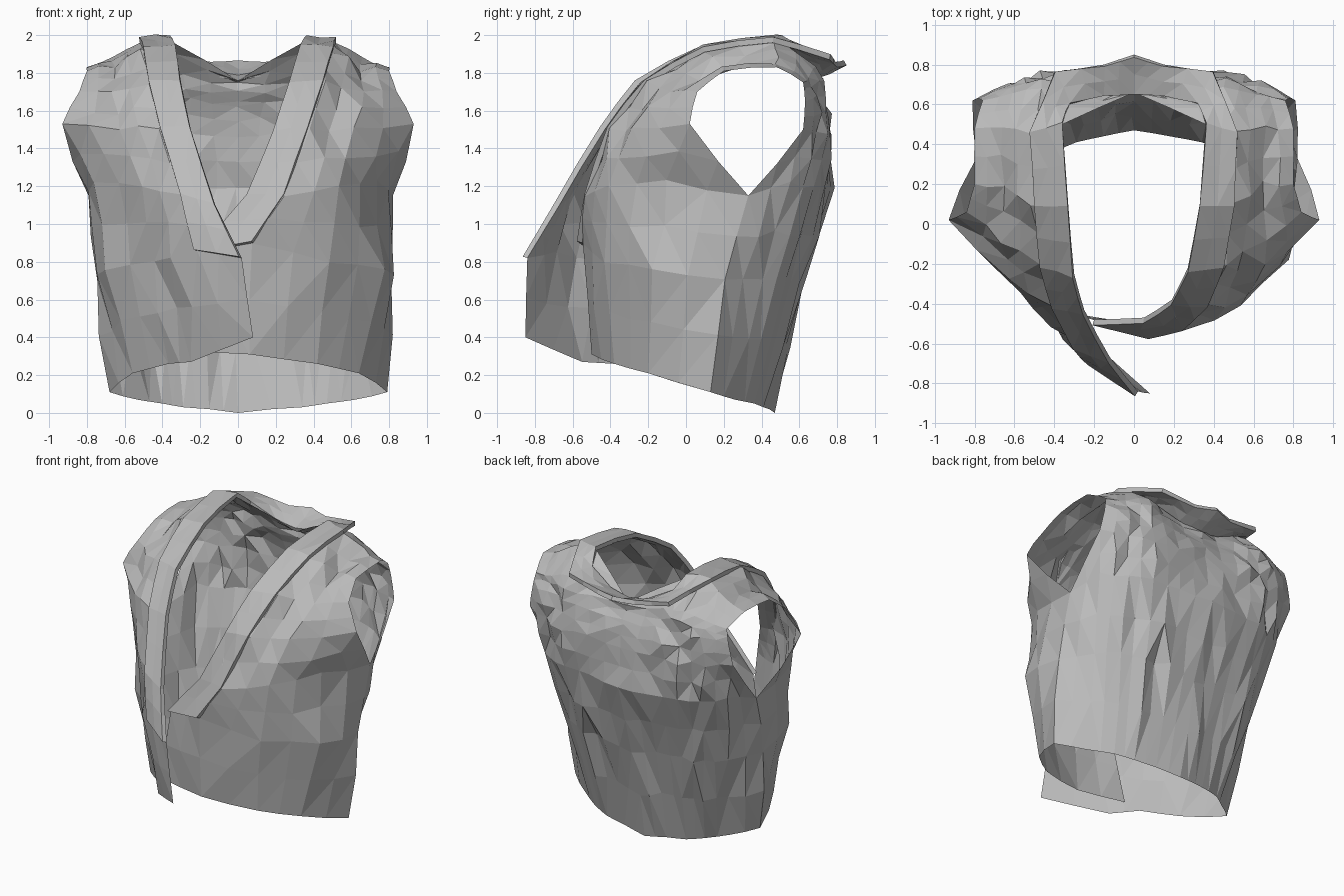
import bpy
import bmesh
import random
from mathutils import Vector

random.seed(4)
if "Cube" in bpy.data.objects:
    bpy.data.objects.remove(bpy.data.objects["Cube"], do_unlink=True)

cloth = bpy.data.materials.new("grey cloth")
cloth.use_nodes = True
grey = (0.5, 0.5, 0.5, 1)
cloth.diffuse_color = grey
cloth.node_tree.nodes["Principled BSDF"].inputs["Base Color"].default_value = grey


def column(*points):
    """A line of cloth running from the hem up to the shoulder."""
    return [Vector(p) for p in points]


def mirror(col):
    """Copy a column to the right side, drawn in a little towards the hem."""
    return [Vector((-p.x * min(1, 0.85 + 0.1 * p.z), p.y, p.z)) for p in col]


def skin(bm, first, second):
    """Join two columns by quads, closing a shorter one with a triangle."""
    short, tall = sorted((first, second), key=len)
    n = len(short)
    for i in range(n - 1):
        quad = (first[i], second[i], second[i + 1], first[i + 1])
        bm.faces.new([bm.verts.new(p) for p in quad])
    if len(tall) > n:
        corner = [short[-1], tall[n - 1], tall[n]]
        if tall is first:
            corner.reverse()
        bm.faces.new([bm.verts.new(p) for p in corner])


def cloth_object(name, columns, crumple, thickness=0):
    bm = bmesh.new()
    for first, second in zip(columns, columns[1:]):
        skin(bm, first, second)
    bmesh.ops.remove_doubles(bm, verts=bm.verts, dist=0.001)
    bmesh.ops.subdivide_edges(bm, edges=bm.edges, cuts=1, smooth=0.2,
                              use_grid_fill=True)
    bm.normal_update()
    # Crumple the cloth, leaving its borders crisp
    for v in bm.verts:
        if not v.is_boundary:
            side = Vector([random.uniform(-1, 1) for _ in range(3)])
            v.co += v.normal * random.uniform(-crumple, crumple) + side * crumple * 0.6
        v.co.z = min(max(v.co.z, 0), 2)
    bmesh.ops.triangulate(bm, faces=bm.faces, quad_method="SHORT_EDGE")
    mesh = bpy.data.meshes.new(name)
    bm.to_mesh(mesh)
    bm.free()
    mesh.materials.append(cloth)
    obj = bpy.data.objects.new(name, mesh)
    bpy.context.collection.objects.link(obj)
    if thickness:
        solid = obj.modifiers.new("thickness", "SOLIDIFY")
        solid.thickness = thickness
        solid.offset = 1


# Front edges: the left one tucks under, the right one swings out over it
left_edge = column((-.3, -.45, .33), (-.2, -.48, .85), (.05, -.47, 1.15), (.19, -.38, 1.48),
                   (.27, -.22, 1.73), (.33, .1, 1.92), (.36, .5, 1.97))
left_fold = column((.06, -.5, .31), (.08, -.55, .9), (.25, -.51, 1.15), (.37, -.39, 1.5),
                   (.45, -.2, 1.74), (.5, .1, 1.91), (.52, .46, 1.96))
right_edge = column((.08, -.85, .4), (.02, -.84, .82), (-.12, -.67, 1.1), (-.25, -.43, 1.5),
                    (-.3, -.25, 1.74), (-.33, .1, 1.92), (-.36, .5, 1.97))
right_fold = column((-.25, -.55, .27), (-.22, -.68, .86), (-.3, -.6, 1.15), (-.41, -.4, 1.5),
                    (-.47, -.2, 1.74), (-.5, .1, 1.91), (-.52, .46, 1.96))

# Side columns, used on both sides: chest, front of armhole, underarm, back
chest = column((.42, -.38, .26), (.48, -.44, .8), (.53, -.41, 1.2), (.62, -.28, 1.5),
               (.66, -.08, 1.69), (.66, .2, 1.83), (.65, .48, 1.88))
arm_front = column((.64, -.2, .21), (.75, -.16, .75), (.76, -.1, 1.22), (.93, .02, 1.53),
                   (.84, .06, 1.7), (.8, .2, 1.81), (.8, .48, 1.83))
underarm = column((.79, .13, .11), (.83, .2, .7), (.82, .33, 1.15))
arm_back = column((.62, .26, .07), (.68, .42, .7), (.75, .56, 1.22), (.81, .62, 1.5),
                  (.78, .63, 1.65), (.76, .62, 1.75), arm_front[-1])
blade = column((.47, .36, .05), (.56, .53, .7), (.6, .66, 1.2), (.63, .7, 1.48),
               (.61, .69, 1.68), (.61, .65, 1.79), chest[-1])
neck_back = column((.34, .41, .03), (.4, .59, .7), (.45, .73, 1.2), (.46, .75, 1.48),
                   (.46, .73, 1.68), (.46, .69, 1.83), left_fold[-1])
neck_side = column((.18, .44, .02), (.21, .61, .7), (.24, .76, 1.2), (.25, .76, 1.48),
                   (.26, .72, 1.66), (.29, .66, 1.8), left_edge[-1])
spine = column((0, .47, 0), (0, .62, .65), (0, .77, 1.2), (0, .76, 1.45),
               (0, .72, 1.62), (0, .69, 1.7), (0, .66, 1.76))

side = [chest, arm_front, underarm, arm_back, blade, neck_back, neck_side]
columns = [left_edge, left_fold, *side, spine]
columns += [mirror(c) for c in reversed(side)] + [right_fold, right_edge]
cloth_object("jacket_body", columns, 0.02)

# Lapels running round the back of the neck as one folded band
inner_back = column((.33, .6, 1.88), (.16, .65, 1.79))
outer_back = column((.4, .76, 1.87), (.15, .8, 1.83))
inner = left_edge[1:] + inner_back + column((0, .66, 1.76))
outer = left_fold[1:] + outer_back + column((0, .85, 1.84))
inner += mirror(inner_back[::-1]) + right_edge[:0:-1]
outer += mirror(outer_back[::-1]) + right_fold[:0:-1]
cloth_object("lapel_band", [inner, outer], 0.008, 0.03)
